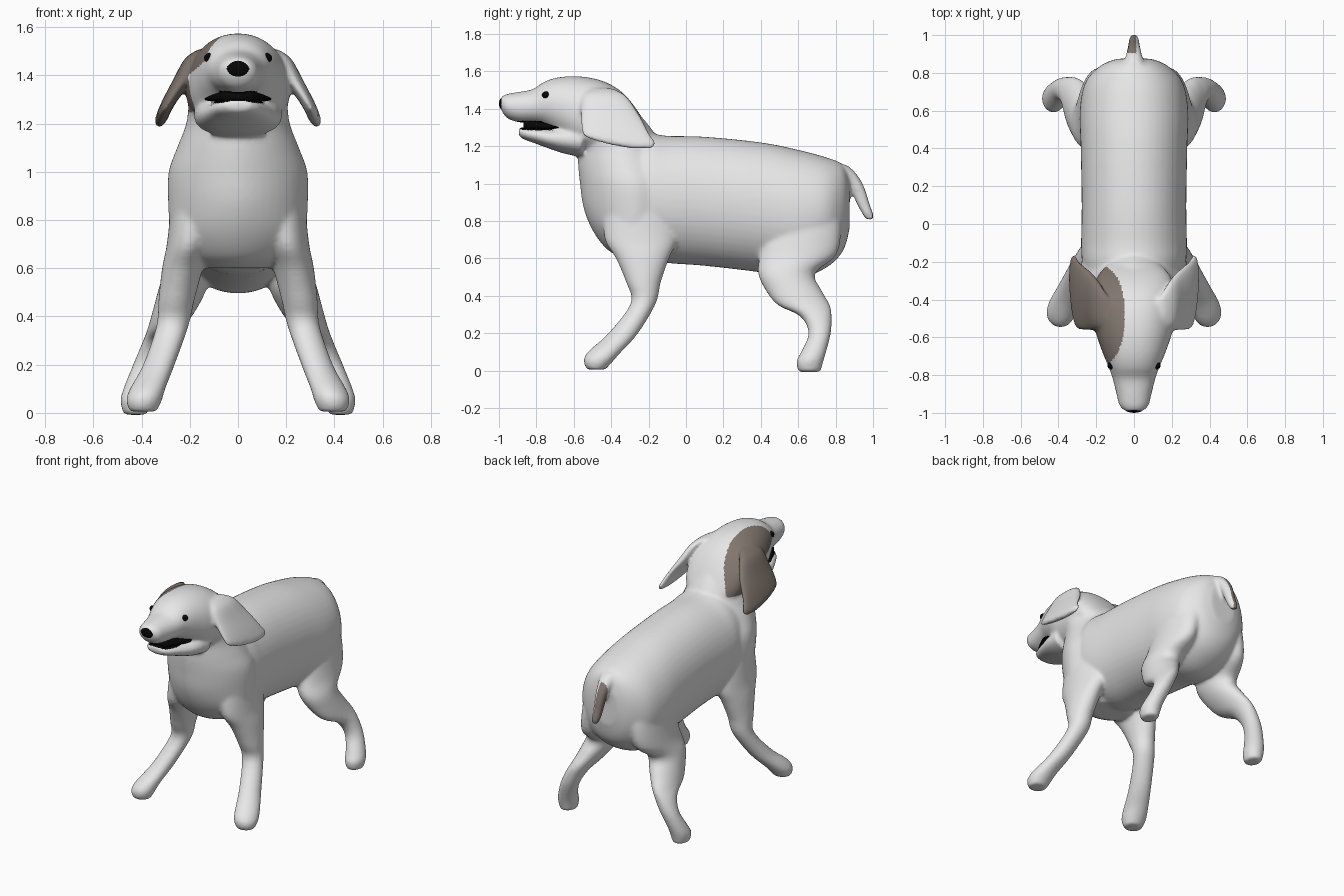
import bpy, bmesh, math
from mathutils import Vector


def material(name, rgb):
    m = bpy.data.materials.new(name)
    m.diffuse_color = (*rgb, 1)
    return m


WHITE = material("white fur", (0.8, 0.8, 0.8))
BROWN = material("brown fur", (0.22, 0.182, 0.156))
BLACK = material("black", (0.002, 0.002, 0.002))


def spline(rows, steps=4):
    """Catmull-Rom interpolation through rows of numbers."""
    out = []
    for i in range(len(rows) - 1):
        p = [rows[max(i - 1, 0)], rows[i], rows[i + 1], rows[min(i + 2, len(rows) - 1)]]
        for s in range(steps):
            t = s / steps
            out.append([0.5 * (2 * b + (c - a) * t + (2 * a - 5 * b + 4 * c - d) * t * t
                               + (3 * b - a - 3 * c + d) * t ** 3) for a, b, c, d in zip(*p)])
    return out + [list(rows[-1])]


def loft(bm, rows, axis, side=1, power=2.0, n=48):
    """Rows: (station, x centre, half width, low, high) of rings across the y or z axis."""
    rings = []
    for st, cx, hw, lo, hi in spline(rows):
        ring = []
        for k in range(n):
            a = 2 * math.pi * k / n
            c, s = math.cos(a), math.sin(a)
            u = math.copysign(abs(c) ** (2 / power), c) * hw + cx
            v = math.copysign(abs(s) ** (2 / power), s) * (hi - lo) / 2 + (hi + lo) / 2
            ring.append(bm.verts.new((side * u, st, v) if axis == "y" else (side * u, v, st)))
        rings.append(ring)
    for r, q in zip(rings, rings[1:]):
        for k in range(n):
            bm.faces.new((r[k], r[(k + 1) % n], q[(k + 1) % n], q[k]))
    bm.faces.new(rings[0])
    bm.faces.new(rings[-1])


def finish(bm, name, *mats):
    bmesh.ops.recalc_face_normals(bm, faces=bm.faces)
    me = bpy.data.meshes.new(name)
    bm.to_mesh(me)
    bm.free()
    for m in mats:
        me.materials.append(m)
    me.shade_smooth()
    ob = bpy.data.objects.new(name, me)
    bpy.context.collection.objects.link(ob)
    return ob


bm = bmesh.new()

# torso
loft(bm, [(-.42, 0, .18, .72, 1.12), (-.3, 0, .25, .63, 1.25), (-.2, 0, .275, .6, 1.268),
          (-.1, 0, .28, .575, 1.255), (.1, 0, .277, .56, 1.25), (.4, 0, .282, .525, 1.22),
          (.6, 0, .287, .495, 1.18), (.75, 0, .258, .55, 1.14), (.84, 0, .175, .64, 1.10),
          (.875, 0, .09, .76, 1.02)], "y", power=2.08)

# chest and neck
loft(bm, [(.60, 0, .13, -.34, -.12), (.65, 0, .22, -.425, -.08), (.75, 0, .277, -.50, -.05),
          (.87, 0, .29, -.548, 0), (1.0, 0, .288, -.567, 0), (1.1, 0, .253, -.577, -.05),
          (1.2, 0, .215, -.578, -.12), (1.3, 0, .2, -.60, -.19), (1.36, 0, .16, -.58, -.24)],
     "z", power=1.78)

# skull and muzzle
loft(bm, [(-.99, 0, .05, 1.395, 1.463), (-.96, 0, .078, 1.352, 1.478), (-.9, 0, .093, 1.328, 1.489),
          (-.82, 0, .113, 1.322, 1.504), (-.76, 0, .134, 1.308, 1.543), (-.68, 0, .167, 1.25, 1.568),
          (-.57, 0, .203, 1.165, 1.573), (-.45, 0, .215, 1.15, 1.55), (-.35, 0, .212, 1.15, 1.495),
          (-.27, 0, .19, 1.15, 1.405), (-.2, 0, .12, 1.16, 1.29)], "y", power=2.1)

# lower jaw
loft(bm, [(-.895, 0, .05, 1.255, 1.298), (-.865, 0, .085, 1.235, 1.301), (-.8, 0, .118, 1.212, 1.301),
          (-.73, 0, .147, 1.186, 1.298), (-.65, 0, .172, 1.16, 1.31), (-.55, 0, .185, 1.14, 1.32)],
     "y", power=2.2)

# tail
loft(bm, [(1.10, 0, .05, .76, .86), (1.06, 0, .05, .80, .905), (1.01, 0, .042, .85, .94),
          (.96, 0, .036, .882, .962), (.9, 0, .032, .908, .98), (.85, 0, .029, .934, .998),
          (.82, 0, .025, .952, 1.007), (.805, 0, .015, .968, 1.005)], "z")

for side in (-1, 1):
    # front legs
    loft(bm, [(1.0, .16, .10, -.42, -.1), (.85, .175, .104, -.44, -.07), (.7, .203, .092, -.435, -.05),
              (.6, .23, .085, -.375, -.09), (.47, .255, .075, -.32, -.135),
              (.36, .272, .067, -.295, -.16), (.2, .328, .066, -.415, -.255),
              (.1, .375, .074, -.525, -.345), (.05, .39, .074, -.548, -.39),
              (.005, .393, .056, -.53, -.43)], "z", side)
    # hind legs
    loft(bm, [(.92, .15, .10, .46, .8), (.78, .172, .10, .43, .83), (.62, .2, .098, .395, .805),
              (.52, .228, .1, .385, .69), (.43, .262, .09, .425, .725), (.35, .302, .073, .49, .77),
              (.29, .335, .063, .61, .78), (.2, .377, .059, .655, .775), (.1, .415, .061, .615, .75),
              (.05, .425, .063, .59, .735), (-.008, .425, .05, .60, .72)], "z", side)
    # ears
    loft(bm, [(1.51, .14, .02, -.51, -.39), (1.47, .185, .035, -.55, -.32),
              (1.38, .23, .04, -.565, -.255), (1.30, .28, .032, -.563, -.21),
              (1.25, .306, .028, -.54, -.182), (1.213, .32, .025, -.43, -.16),
              (1.187, .328, .012, -.30, -.18)], "z", side, power=2.2)

# fuse the parts into one smooth skin
body = finish(bm, "body")
mod = body.modifiers.new("fuse", "REMESH")
mod.mode = "VOXEL"
mod.voxel_size = 0.009
mod = body.modifiers.new("soften", "SMOOTH")
mod.factor = 0.5
mod.iterations = 18
dg = bpy.context.evaluated_depsgraph_get()
skin = bpy.data.meshes.new_from_object(body.evaluated_get(dg))
body.modifiers.clear()
body.data = skin
skin.materials.clear()
for m in (WHITE, BROWN, BLACK):
    skin.materials.append(m)
skin.shade_smooth()

# brown ear, eye patch and tail patch, black mouth lining
for f in skin.polygons:
    x, y, z = f.center
    oval = x < -.04 and (abs(x + .22) / .17) ** 2.4 + (abs(y + .485) / .275) ** 2.4 < 1
    floor = 1.38 + (x + .23) * .85 if y < -.57 else 1.25
    ear = -.6 < y < -.12 and z > 1.16 and x < -.215 - (1.4 - z) * .3
    tail = y > .905 and x < .012 and z < 1.06
    mouth = -.9 < y < -.71 and 1.285 < z < 1.335 and abs(f.normal.z) > .8
    lining = mouth and (f.normal.z < 0) == (z > 1.31)
    f.material_index = 2 if lining else 1 if ear or tail or (oval and z > floor) else 0

# dark mouth interior
bm = bmesh.new()
loft(bm, [(-.868, 0, .06, 1.285, 1.34), (-.8, 0, .1, 1.285, 1.336), (-.74, 0, .131, 1.287, 1.322),
          (-.71, 0, .138, 1.29, 1.312), (-.66, 0, .12, 1.295, 1.305)], "y", power=2.6)
finish(bm, "mouth", BLACK)


def bead(name, centre, size):
    bm = bmesh.new()
    bmesh.ops.create_uvsphere(bm, u_segments=20, v_segments=12, radius=1)
    for v in bm.verts:
        v.co = Vector(c + s * p for c, s, p in zip(centre, size, v.co))
    finish(bm, name, BLACK)


# nose and eyes
bead("nose", (0, -.967, 1.427), (.059, .033, .041))
for side, name in ((-1, "left_eye"), (1, "right_eye")):
    hit = body.closest_point_on_mesh(Vector((side * .118, -.748, 1.471)))
    bead(name, hit[1] - hit[2] * .006, (.02, .02, .02))
